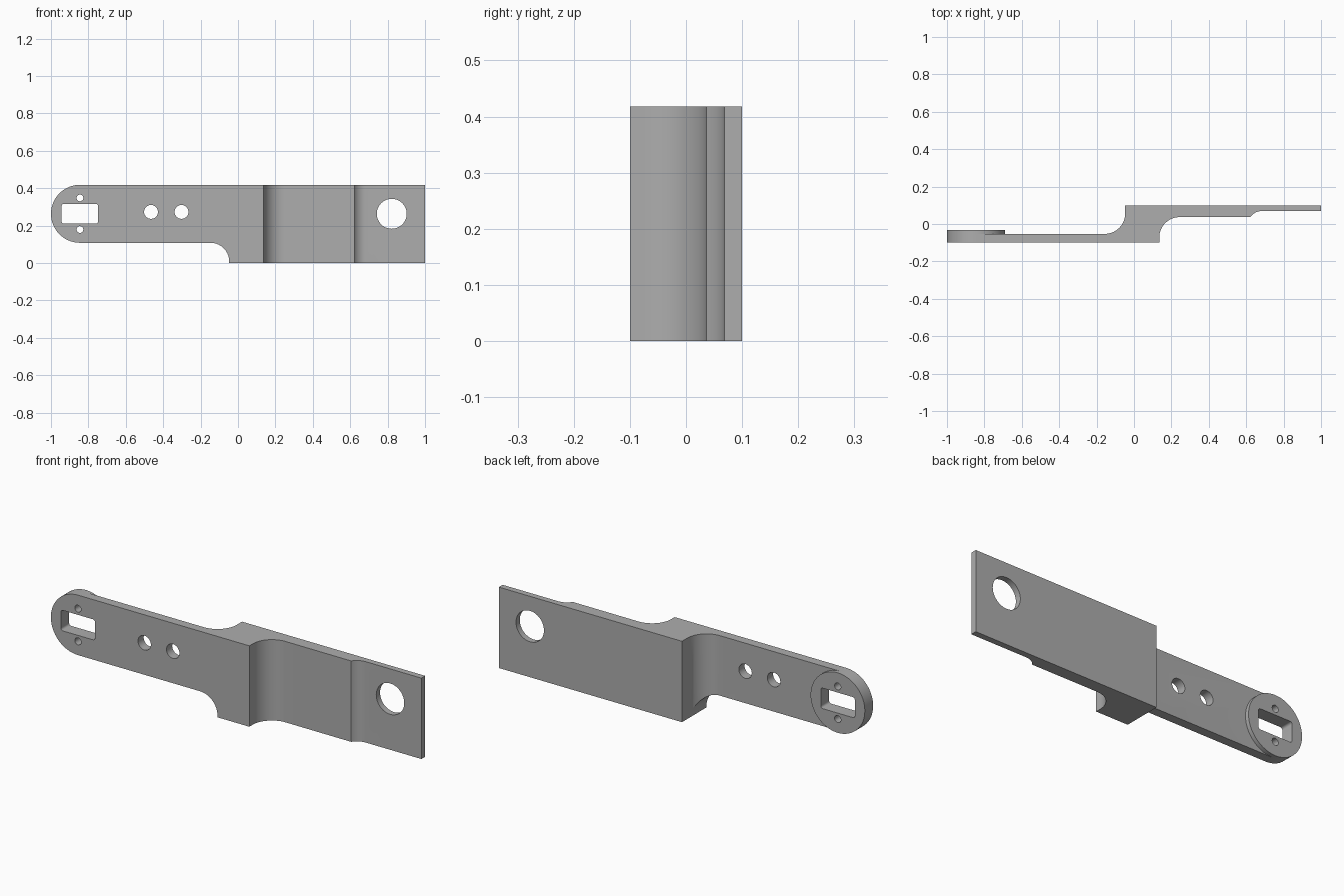
import bpy, bmesh, math
from mathutils import Vector

if "Cube" in bpy.data.objects:
    bpy.data.objects.remove(bpy.data.objects["Cube"])

grey = bpy.data.materials.new("grey")
grey.diffuse_color = (0.42, 0.42, 0.42, 1)
grey.use_nodes = True
grey.node_tree.nodes["Principled BSDF"].inputs["Base Color"].default_value = grey.diffuse_color


def arc(cx, cy, r, a0, a1, n):
    """Points on an arc, angles in degrees."""
    return [(cx + r * math.cos(math.radians(a0 + (a1 - a0) * i / n)),
             cy + r * math.sin(math.radians(a0 + (a1 - a0) * i / n))) for i in range(n + 1)]


def prism(name, pts, lo, hi, axis):
    """Extrude a 2D outline along z (xy outline) or y (xz outline)."""
    bm = bmesh.new()
    place = (lambda p, d: (p[0], p[1], d)) if axis == "z" else (lambda p, d: (p[0], d, p[1]))
    face = bm.faces.new([bm.verts.new(place(p, lo)) for p in pts])
    ext = bmesh.ops.extrude_face_region(bm, geom=[face])["geom"]
    move = Vector(place((0, 0), hi - lo))
    bmesh.ops.translate(bm, verts=[v for v in ext if isinstance(v, bmesh.types.BMVert)], vec=move)
    bmesh.ops.recalc_face_normals(bm, faces=bm.faces)
    mesh = bpy.data.meshes.new(name)
    bm.to_mesh(mesh)
    bm.free()
    mesh.materials.append(grey)
    ob = bpy.data.objects.new(name, mesh)
    bpy.context.collection.objects.link(ob)
    return ob


def combine(target, tool, op):
    """Apply a boolean and discard the tool."""
    mod = target.modifiers.new(op, "BOOLEAN")
    mod.operation, mod.solver, mod.object = op, "EXACT", tool
    bpy.context.view_layer.objects.active = target
    bpy.ops.object.modifier_apply(modifier=mod.name)
    bpy.data.objects.remove(tool)


def circle(x, z, r, n=48):
    return arc(x, z, r, 0, 360, n)[:-1]


TOP, MID, R = 0.418, 0.263, 0.155
END_X = -1 + R

# Stepped bracket, seen from above: arm, thick block, thin plates
section = [(-1.1, -0.1), (0.135, -0.1)]
section += arc(0.245, -0.073, 0.11, 180, 90, 16)
section += arc(0.682, -0.003, 0.072, 147, 90, 8)
section += [(1, 0.069), (1, 0.1), (-0.047, 0.1)]
section += arc(-0.157, 0.057, 0.11, 0, -90, 16)
section += [(-1.1, -0.053)]
bracket = prism("bracket", section, 0, TOP, "z")

# Side outline: rounded arm end and curved notch under the arm
outline = arc(END_X, MID, R, 90, 270, 32)
outline += arc(-0.147, 0.008, 0.1, 90, 0, 16)
outline += [(-0.047, -0.1), (1.1, -0.1), (1.1, 0.6), (END_X, 0.6)]
outline[0] = (END_X, TOP)
combine(bracket, prism("outline", outline, -0.3, 0.3, "y"), "INTERSECT")

# Round boss on the back of the arm end
combine(bracket, prism("boss", circle(END_X, MID, R, 64), -0.08, -0.032, "y"), "UNION")

# Round holes: screw holes, arm holes, plate hole
for x, z, r in [(-0.845, 0.348, 0.018), (-0.845, 0.179, 0.018),
                (-0.465, 0.273, 0.037), (-0.302, 0.273, 0.037), (0.822, 0.263, 0.08)]:
    combine(bracket, prism("hole", circle(x, z, r), -0.3, 0.3, "y"), "DIFFERENCE")

# Rectangular slot with rounded corners
slot, c = [], 0.012
for x, z, a in [(-0.748, 0.316, 0), (-0.943, 0.316, 90), (-0.943, 0.21, 180), (-0.748, 0.21, 270)]:
    sx, sz = (-1 if x > -0.8 else 1), (-1 if z > 0.3 else 1)
    slot += arc(x + sx * c, z + sz * c, c, a, a + 90, 4)
combine(bracket, prism("slot", slot, -0.3, 0.3, "y"), "DIFFERENCE")

# Smooth curved walls, sharp edges
bpy.ops.object.select_all(action="DESELECT")
bracket.select_set(True)
bpy.context.view_layer.objects.active = bracket
bpy.ops.object.shade_smooth_by_angle(angle=math.radians(25))
